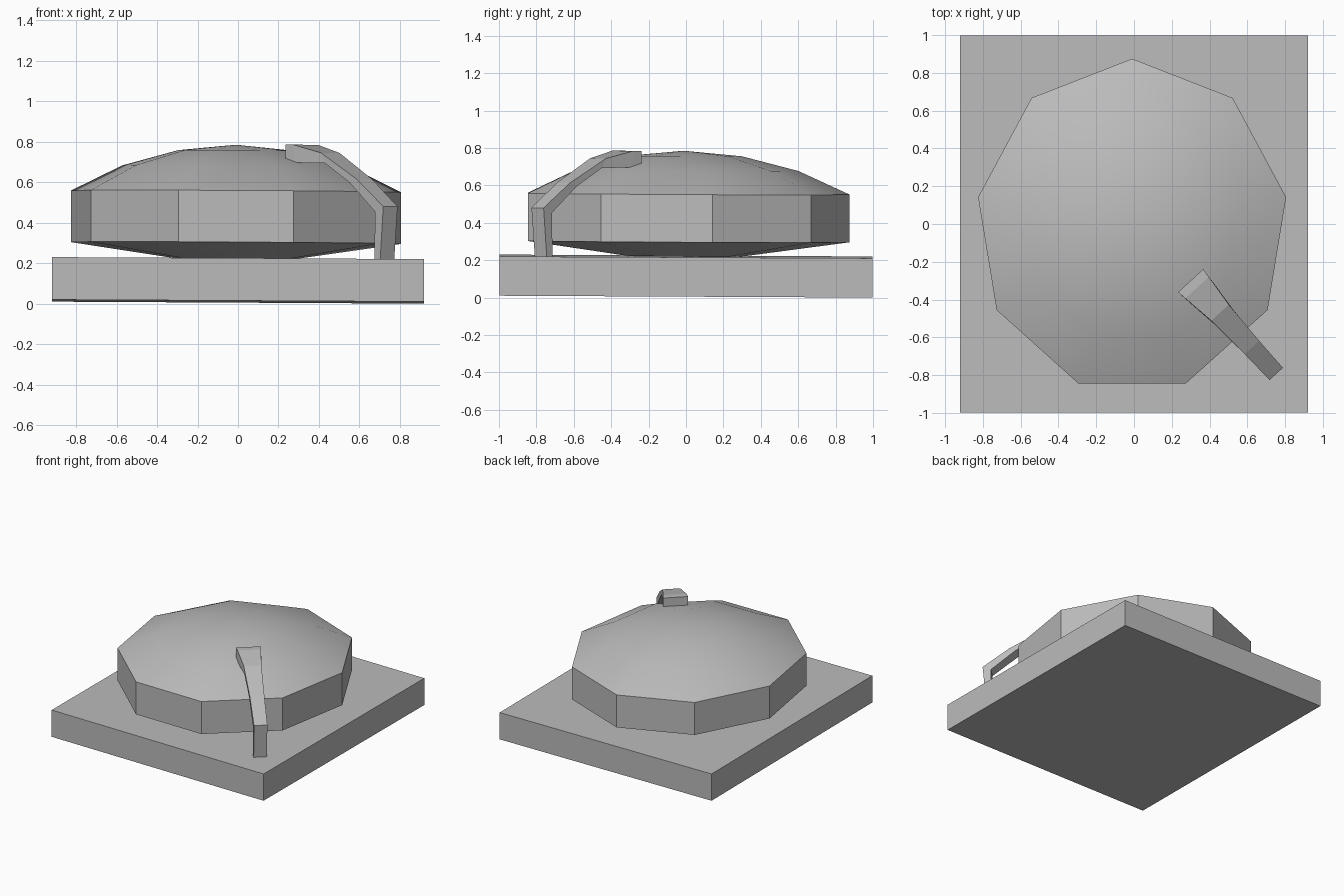
import bpy, bmesh, math

if "Cube" in bpy.data.objects:
    bpy.data.objects.remove(bpy.data.objects["Cube"])

grey = bpy.data.materials.new("plain grey")
grey.diffuse_color = (0.5, 0.5, 0.5, 1)
grey.use_nodes = True
grey.node_tree.nodes["Principled BSDF"].inputs["Base Color"].default_value = grey.diffuse_color


def lean(x, y, z):
    # the whole model leans very slightly
    return (x, y, z - 0.0054 * x - 0.005 * y)


def make(name, rings, low=None, high=None):
    """Skin a list of rings; low/high are closing points, or None for flat caps."""
    bm = bmesh.new()
    loops = [[bm.verts.new(lean(*p)) for p in r] for r in rings]
    n = len(rings[0])
    for a, b in zip(loops, loops[1:]):
        for i in range(n):
            j = (i + 1) % n
            bm.faces.new((a[i], a[j], b[j], b[i]))
    for loop, tip in ((loops[0], low), (loops[-1], high)):
        if tip is None:
            bm.faces.new(loop)
        else:
            t = bm.verts.new(lean(*tip))
            for i in range(n):
                bm.faces.new((loop[i], loop[(i + 1) % n], t))
    bmesh.ops.recalc_face_normals(bm, faces=bm.faces)
    me = bpy.data.meshes.new(name)
    bm.to_mesh(me)
    bm.free()
    me.materials.append(grey)
    ob = bpy.data.objects.new(name, me)
    bpy.context.collection.objects.link(ob)
    return ob


# Base slab
make("base_slab", [[(x * 0.92, y * 0.997, z) for x, y in ((-1, -1), (1, -1), (1, 1), (-1, 1))]
                   for z in (0.01, 0.22)])

# Nine-sided domed platter
CX, CY, RX, RY = -0.01, -0.012, 0.828, 0.887


def ring(f, z):
    return [(CX + RX * f * math.sin(i * math.tau / 9),
             CY + RY * f * math.cos(i * math.tau / 9), z) for i in range(9)]


platter = make("domed_platter",
               [ring(f, z) for f, z in ((0.36, 0.222), (1, 0.30), (1, 0.555), (0.69, 0.68), (0.35, 0.757))],
               (CX, CY, 0.205), (CX, CY, 0.785))
bpy.context.view_layer.objects.active = platter
platter.select_set(True)
bpy.ops.object.shade_smooth_by_angle(angle=math.radians(30))

# Bent arm: outer (s, z), inner (s, z), half width, running diagonally from head to foot
DX, DY = 0.676, -0.737
stations = [(0.0, 0.785, 0.0, 0.716, 0.09), (0.05, 0.785, 0.06, 0.696, 0.084),
            (0.23, 0.745, 0.26, 0.694, 0.063), (0.48, 0.615, 0.43, 0.597, 0.052),
            (0.67, 0.48, 0.61, 0.454, 0.048), (0.645, 0.20, 0.604, 0.20, 0.047)]


def arm_point(s, side, z):
    return (0.30 + DX * s - DY * side, -0.30 + DY * s + DX * side, z)


make("bent_arm", [[arm_point(so, -w, zo), arm_point(so, w, zo), arm_point(si, w, zi), arm_point(si, -w, zi)]
                  for so, zo, si, zi, w in stations])
